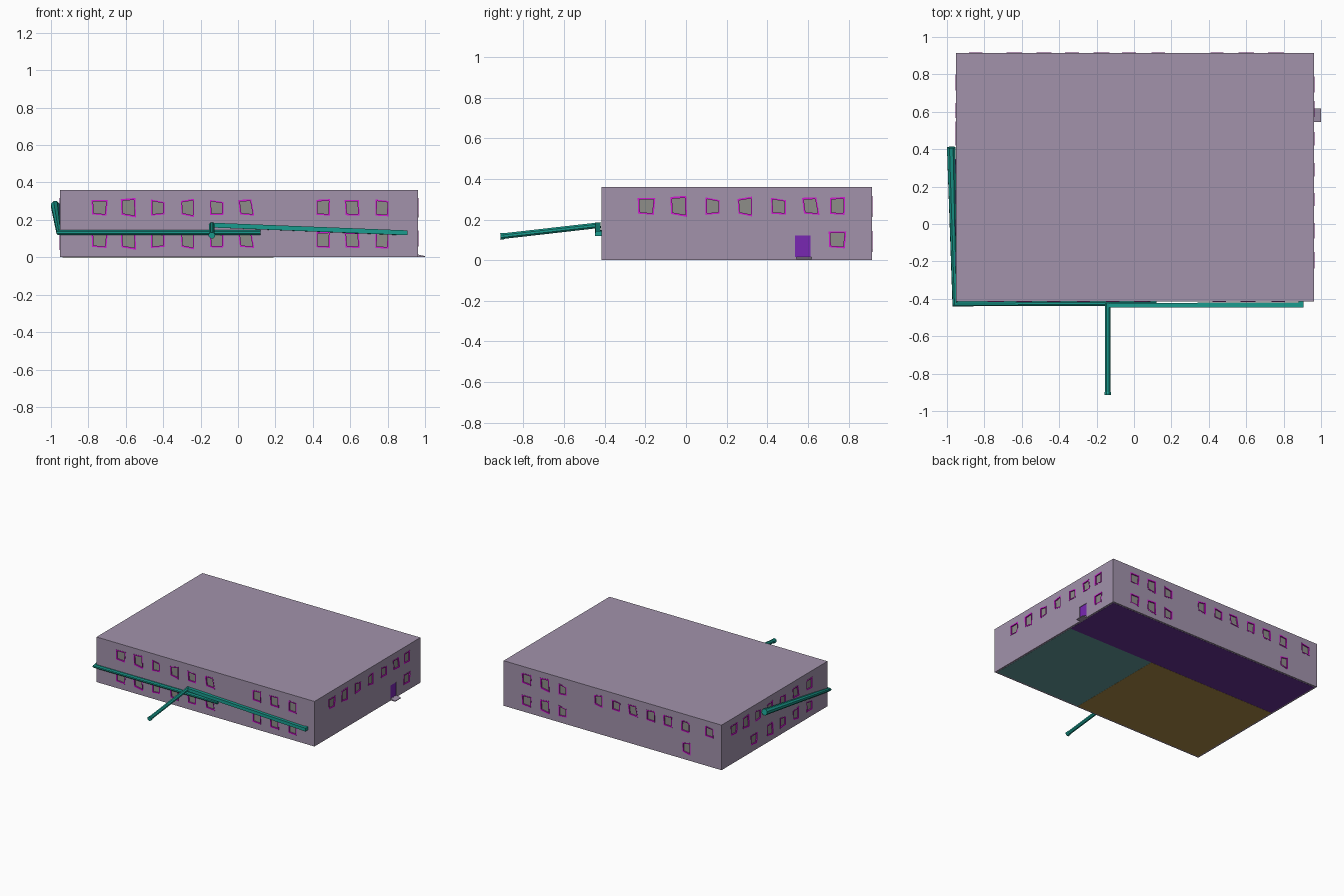
import bpy, bmesh, math
from mathutils import Vector as V

if "Cube" in bpy.data.objects:
    bpy.data.objects.remove(bpy.data.objects["Cube"])

X0, X1, Y0, Y1, H = -0.953, 0.963, -0.415, 0.915, 0.36
Z = V((0, 0, 1))


def mat(name, c):
    m = bpy.data.materials.new(name)
    m.diffuse_color = (*c, 1)
    m.use_nodes = True
    m.node_tree.nodes["Principled BSDF"].inputs["Base Color"].default_value = m.diffuse_color
    return m


LILAC = mat("lilac", (0.36, 0.29, 0.41))
MAGENTA = mat("magenta", (0.65, 0.01, 0.65))
GLASS = mat("glass", (0.27, 0.27, 0.25))
TEAL = mat("teal", (0.01, 0.33, 0.27))
PURPLE = mat("purple", (0.19, 0.02, 0.45))
BROWN = mat("brown", (0.40, 0.25, 0.06))
SLATE = mat("slate", (0.12, 0.31, 0.31))
VIOLET = mat("violet", (0.13, 0.03, 0.29))


def finish(bm, name, m=None):
    bmesh.ops.recalc_face_normals(bm, faces=bm.faces[:])
    me = bpy.data.meshes.new(name)
    bm.to_mesh(me)
    bm.free()
    ob = bpy.data.objects.new(name, me)
    bpy.context.collection.objects.link(ob)
    if m:
        me.materials.append(m)
    return ob


def prism(bm, a, b):
    """Closed solid between two matching loops of points."""
    va, vb = [bm.verts.new(p) for p in a], [bm.verts.new(p) for p in b]
    n = len(a)
    bm.faces.new(va)
    bm.faces.new(vb[::-1])
    for i in range(n):
        j = (i + 1) % n
        bm.faces.new((va[i], vb[i], vb[j], va[j]))


def add_box(bm, x0, x1, y0, y1, z0, z1):
    loop = [(x0, y0), (x1, y0), (x1, y1), (x0, y1)]
    prism(bm, [(*p, z0) for p in loop], [(*p, z1) for p in loop])


def box(name, dims, m):
    bm = bmesh.new()
    add_box(bm, *dims)
    return finish(bm, name, m)


# Facades: point on wall, direction along it, outward normal
SIDES = {
    "front": (V((0, Y0, 0)), V((1, 0, 0)), V((0, -1, 0))),
    "right": (V((X1, 0, 0)), V((0, 1, 0)), V((1, 0, 0))),
    "back": (V((0, Y1, 0)), V((-1, 0, 0)), V((0, 1, 0))),
    "left": (V((X0, 0, 0)), V((0, -1, 0)), V((-1, 0, 0))),
}
UP, LOW = 0.265, 0.092
F = [-0.74, -0.585, -0.43, -0.27, -0.115, 0.045, 0.455, 0.61, 0.77]
R = [-0.195, -0.035, 0.13, 0.29, 0.455, 0.615, 0.745]
B = [-0.76, -0.60, -0.445, -0.13, 0.025, 0.175, 0.33, 0.48, 0.635]
L = [-0.757, -0.606, -0.456, -0.305, -0.145, 0.02, 0.187]
WINDOWS = {
    "front": [(a, UP) for a in F] + [(a, LOW) for a in F],
    "right": [(a, UP) for a in R] + [(0.745, 0.1)],
    "back": [(a, UP) for a in B] + [(a, LOW) for a in B[:3]]
            + [(0.645, 0.095), (0.845, 0.275)],
    "left": [(a, UP) for a in L] + [(a, LOW) for a in [-0.506] + L[3:]],
}
# Crooked window outlines, repeated along each row
SHAPES = [
    [(-.043, .042), (.044, .042), (.036, -.042), (-.040, -.036)],
    [(-.042, .046), (.036, .052), (.040, -.052), (-.038, -.038)],
    [(-.034, .044), (.036, .030), (.036, -.036), (-.034, -.042)],
    [(-.036, .036), (.036, .048), (.036, -.050), (-.032, -.036)],
    [(-.036, .042), (.038, .030), (.036, -.040), (-.034, -.038)],
    [(-.044, .042), (.026, .044), (.042, -.042), (-.034, -.036)],
    [(-.036, .042), (.038, .046), (.036, -.042), (-.036, -.038)],
    [(-.040, .040), (.036, .042), (.040, -.042), (-.034, -.040)],
    [(-.034, .044), (.036, .036), (.034, -.046), (-.036, -.042)],
]

cut, frames, panes = bmesh.new(), bmesh.new(), bmesh.new()
for side, spots in WINDOWS.items():
    o, u, n = SIDES[side]
    row = 9 if side in ("front", "back") else 7
    for i, (a, z) in enumerate(spots):
        shape = SHAPES[i % row]

        def loop(s, d):
            return [o + u * (a + p * s) + Z * (z + q * s) + n * d for p, q in shape]
        prism(cut, loop(0.98, 0.03), loop(0.98, -0.04))
        prism(panes, loop(0.9, -0.007), loop(0.9, -0.011))
        # frame ring: outer/inner loops at front and rear
        rings = [[frames.verts.new(p) for p in loop(s, d)]
                 for s, d in ((1, .002), (1, -.016), (.8, -.016), (.8, .002))]
        for k in range(4):
            r0, r1 = rings[k], rings[(k + 1) % 4]
            for j in range(4):
                m = (j + 1) % 4
                frames.faces.new((r0[j], r0[m], r1[m], r1[j]))
finish(frames, "window_frames", MAGENTA)
finish(panes, "window_panes", GLASS)

# Wall shell with roof, open underneath, window and door openings cut out
add_box(cut, X1 - 0.04, X1 + 0.03, 0.537, 0.613, 0.016, 0.122)
cutter = finish(cut, "opening_cutter")
hollow = box("hollow_cutter", (X0 + .018, X1 - .018, Y0 + .018, Y1 - .018, -0.1, H - .018), None)
walls = box("building_walls", (X0, X1, Y0, Y1, 0.002, H), LILAC)
for c in (hollow, cutter):
    c.hide_render = True
    c.hide_set(True)
    mod = walls.modifiers.new("cut", "BOOLEAN")
    mod.operation, mod.solver, mod.object = "DIFFERENCE", "EXACT", c

# Door and sloping sill
box("door", (X1 - .012, X1 - .004, 0.537, 0.613, 0.016, 0.122), PURPLE)
bm = bmesh.new()
sill = [(X1 - .005, 0.001), (1.0, 0.001), (1.0, 0.006), (X1 - .005, 0.016)]
prism(bm, [(x, 0.545, z) for x, z in sill], [(x, 0.617, z) for x, z in sill])
finish(bm, "door_sill", LILAC)

# Floors seen from below
t = 0.014
box("rear_floor", (X0 + t, X1 - t, 0.42, Y1 - t, 0.001, 0.015), VIOLET)
box("left_floor", (X0 + t, 0.19, Y0 + t, 0.42, 0.0, 0.015), BROWN)
box("right_floor", (0.19, X1 - t, Y0 + t, 0.42, 0.001, 0.015), SLATE)


def pipe(name, pts, sides):
    """Mitred tube through (x, y, z, radius) points."""
    bm = bmesh.new()
    P = [V(p[:3]) for p in pts]
    rings = []
    for i, p in enumerate(P):
        d0 = (p - P[max(i - 1, 0)]).normalized()
        d1 = (P[min(i + 1, len(P) - 1)] - p).normalized()
        t_in = d0 if i else d1
        nrm = (d0 + d1).normalized()
        e = t_in.cross(Z).normalized()
        f = e.cross(t_in)
        ring = []
        for k in range(sides):
            ang = 2 * math.pi * (k + 0.5) / sides
            q = p + (e * math.cos(ang) + f * math.sin(ang)) * pts[i][3]
            q -= t_in * ((q - p).dot(nrm) / t_in.dot(nrm))
            ring.append(bm.verts.new(q))
        rings.append(ring)
    for a, b in zip(rings, rings[1:]):
        for k in range(sides):
            j = (k + 1) % sides
            bm.faces.new((a[k], a[j], b[j], b[k]))
    bm.faces.new(rings[0])
    bm.faces.new(rings[-1])
    return finish(bm, name, TEAL)


# Pipes wrapping the front and left walls
pipe("wrapping_pipe", [(0.12, -0.425, 0.132, .014), (-0.957, -0.427, 0.132, .014),
                       (-0.977, 0.41, 0.277, .025)], 8)
pipe("sloping_duct", [(0.893, -0.405, 0.131, .018), (0.893, -0.434, 0.131, .018),
                      (-0.14, -0.434, 0.172, .018)], 4)
pipe("outflow_pipe", [(-0.14, -0.42, 0.173, .015), (-0.14, -0.895, 0.119, .015),
                      (-0.14, -0.900, 0.118, .018), (-0.14, -0.913, 0.117, .018)], 8)
